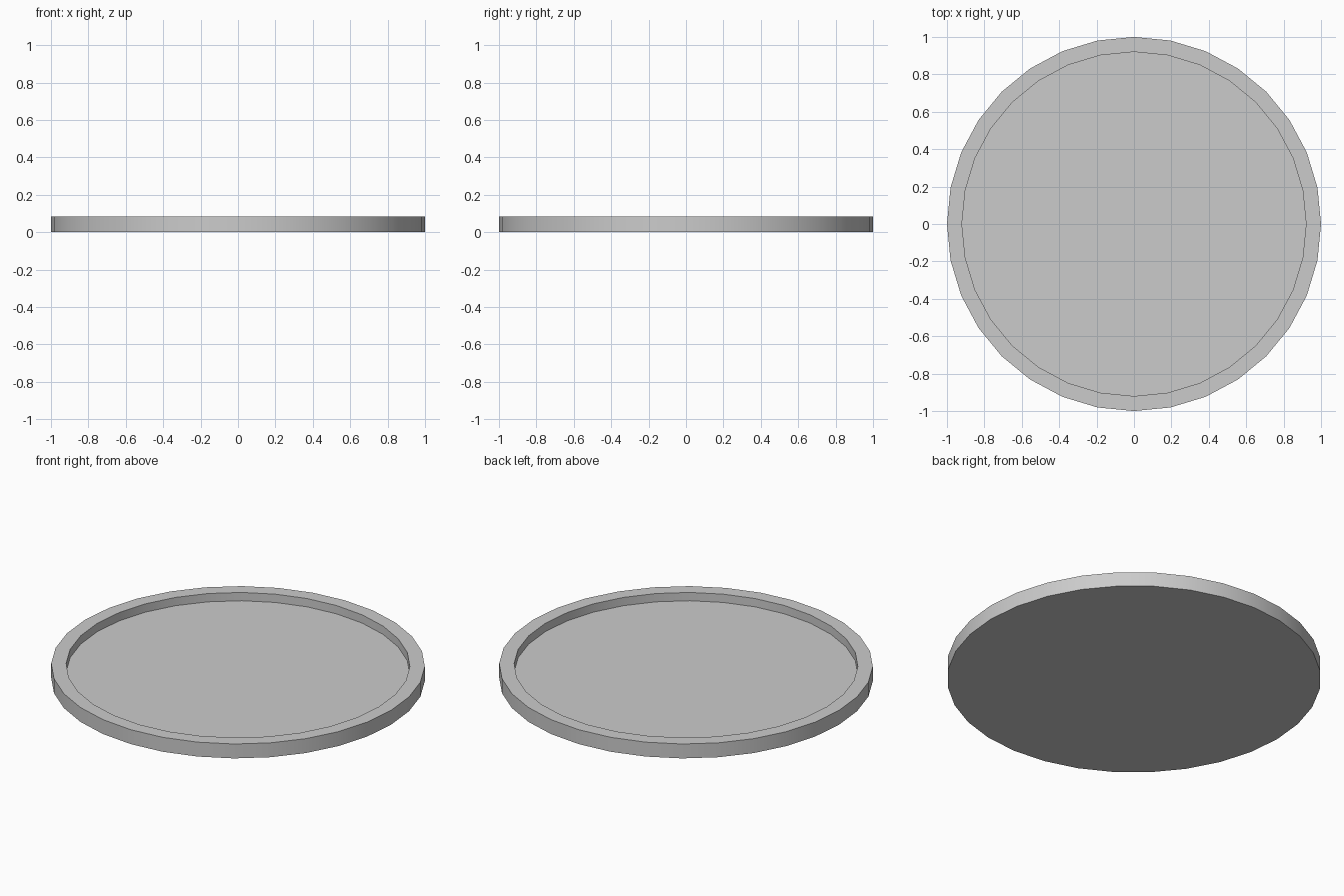
import bpy, bmesh, math

if "Cube" in bpy.data.objects:
    bpy.data.objects.remove(bpy.data.objects["Cube"])

SIDES = 32
# Profile (radius, height): base edge, outer rim, inner rim, recessed floor
PROFILE = [(1.0, 0.0), (1.0, 0.085), (0.92, 0.085), (0.92, 0.036)]

bm = bmesh.new()
rings = []
for r, z in PROFILE:
    rings.append([bm.verts.new((r * math.cos(2 * math.pi * i / SIDES),
                                r * math.sin(2 * math.pi * i / SIDES), z))
                  for i in range(SIDES)])

# Walls and rim
for a, b in zip(rings, rings[1:]):
    for i in range(SIDES):
        j = (i + 1) % SIDES
        bm.faces.new((a[i], a[j], b[j], b[i]))

# Underside and recessed floor
bm.faces.new(rings[0][::-1])
bm.faces.new(rings[-1])

mesh = bpy.data.meshes.new("round_tray")
bm.to_mesh(mesh)
bm.free()
tray = bpy.data.objects.new("round_tray", mesh)
bpy.context.collection.objects.link(tray)

# Smooth round walls, sharp rim edges
bpy.context.view_layer.objects.active = tray
tray.select_set(True)
bpy.ops.object.shade_smooth_by_angle(angle=math.radians(30))
